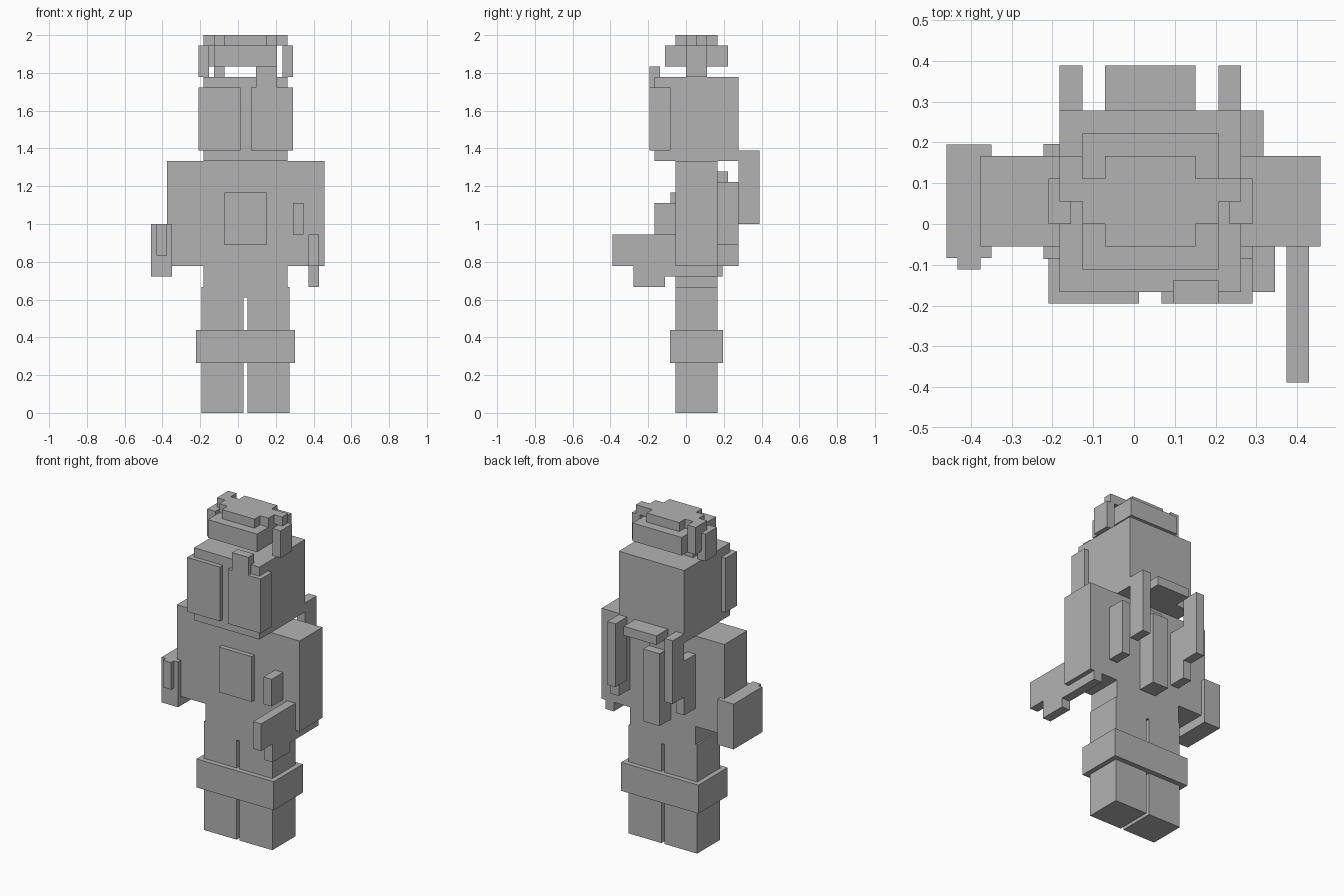
import bpy

# Remove the default cube
old = bpy.data.objects.get("Cube")
if old:
    bpy.data.objects.remove(old, do_unlink=True)

# Single plain grey material
GREY = (0.45, 0.45, 0.45, 1)
grey = bpy.data.materials.new("plain_grey")
grey.use_nodes = True
grey.diffuse_color = GREY
grey.node_tree.nodes["Principled BSDF"].inputs["Base Color"].default_value = GREY

# Thickness of one bar, a thin overhang, and the figure's middle line
BAR = 1 / 18
HALF = BAR / 2
THIN = 0.03
MID = 0.04

# Landmarks across the depth, from front to back
FACE, CHEST, BACK, NAPE = -3 * BAR, -BAR, 3 * BAR, 5 * BAR
REAR = NAPE + 2 * BAR
BODY_DEPTH = (CHEST, BACK)

# Landmarks in height, from low to high
HIP, HAND, SHOULDER, SCALP = 14 * BAR, 18 * BAR, 24 * BAR, 32 * BAR
LEG_TOP = HIP - 2 * BAR
CROWN = SCALP + BAR
BRIM = CROWN + 2 * BAR
TOP = BRIM + BAR

# Landmarks outward from the middle line
SIDE = 4 * BAR
ELBOW = 7.5 * BAR


def box(name, x, y, z):
    """Axis-aligned block from its (low, high) ranges."""
    bpy.ops.mesh.primitive_cube_add(size=1)
    part = bpy.context.object
    part.name = part.data.name = name
    for vertex in part.data.vertices:
        vertex.co = [low if side < 0 else high
                     for side, (low, high) in zip(vertex.co, (x, y, z))]
    part.data.materials.append(grey)


def centred(name, reach, y, z):
    """Block reaching equally far to both sides of the middle line."""
    box(name, (MID - reach, MID + reach), y, z)


def left(name, inner, outer, y, z):
    box("left_" + name, (MID + inner, MID + outer), y, z)


def right(name, inner, outer, y, z):
    box("right_" + name, (MID - outer, MID - inner), y, z)


def pair(name, inner, outer, y, z):
    left(name, inner, outer, y, z)
    right(name, inner, outer, y, z)


# Legs, torso, arms and head
pair("leg", 0.01, SIDE + 0.01, BODY_DEPTH, (0, LEG_TOP))
centred("knee_band", SIDE + 0.04, (CHEST - THIN, BACK + THIN), (0.265, 0.44))
centred("torso", SIDE, BODY_DEPTH, (LEG_TOP - BAR, SHOULDER))
pair("arm", SIDE, ELBOW, BODY_DEPTH, (HIP, SHOULDER))
centred("head", SIDE, (FACE, NAPE), (SHOULDER, SCALP))

# Face plates and the stub above the left one
PLATE_FRONT = FACE - HALF
PLATE_TOP = SCALP - BAR
pair("face_plate", HALF, SIDE + HALF,
     (PLATE_FRONT, FACE + 1.5 * BAR), (SHOULDER + BAR, PLATE_TOP))
left("brow_stub", BAR, SIDE - BAR, (PLATE_FRONT, FACE + HALF), (PLATE_TOP, CROWN))

# Chest plate and pouch
centred("chest_plate", 2 * BAR, (CHEST - HALF, CHEST), (HAND - 2 * BAR, HAND + 3 * BAR))
left("pouch", SIDE + HALF, SIDE + HALF + BAR, (FACE, CHEST), (HAND - BAR, HAND + 2 * BAR))

# Block and small plate on the right hand
BLOCK_FRONT = CHEST - HALF
right("hand_block", ELBOW - HALF, ELBOW + 1.5 * BAR,
      (BLOCK_FRONT, BACK + HALF), (HIP - BAR, HAND))
right("hand_plate", ELBOW, ELBOW + BAR, (BLOCK_FRONT - HALF, BLOCK_FRONT), (HIP + BAR, HAND))

# Tool held in the left hand, stepping down from body to grip
for name, front, back, low, high in (
        ("tool_body", -REAR, CHEST, HIP, HAND - BAR),
        ("tool_rail", -NAPE, BACK, HIP - BAR, HIP),
        ("tool_grip", -NAPE, CHEST - BAR, LEG_TOP, HIP - BAR)):
    left(name, 6 * BAR, 7 * BAR, (front, back), (low, high))

# Crown: ring, stepped top, tips, side drops and support
CROSS_DEPTH = (0, BACK - BAR)
TIP_DEPTH = (BAR, BACK - BAR)
centred("crown_ring", SIDE - BAR, (CHEST - BAR, BACK + BAR), (CROWN, BRIM))
centred("crown_top", 2 * BAR, BODY_DEPTH, (BRIM, TOP))
centred("crown_crossbar", SIDE - BAR, CROSS_DEPTH, (BRIM, TOP))
pair("crown_tip", SIDE - BAR, SIDE, TIP_DEPTH, (BRIM, TOP))
right("crown_horn", SIDE - BAR, SIDE, (BACK - BAR, BACK), (CROWN, TOP))
pair("crown_drop", SIDE - HALF, SIDE + HALF, CROSS_DEPTH, (SCALP, BRIM))
right("crown_support", 2 * BAR, SIDE - BAR, TIP_DEPTH, (SCALP, CROWN))

# Back: top plank, hanging bars, spine and blocks
BACK_DEPTH = (BACK, NAPE)
REAR_DEPTH = (NAPE, REAR)
BLOCK_HEIGHT = (HAND - 2 * BAR, SHOULDER - 2 * BAR)
centred("back_plank", 2 * BAR, REAR_DEPTH, (SHOULDER, SHOULDER + BAR))
pair("back_bar", SIDE - BAR, SIDE, REAR_DEPTH, (HAND, SHOULDER + BAR))
centred("spine_bar", BAR, BACK_DEPTH, (HIP, SHOULDER - 2 * BAR))
centred("spine_cap", BAR, (BACK, BACK + BAR), (SHOULDER - 2 * BAR, SHOULDER - BAR))
left("back_block", SIDE, SIDE + BAR, BACK_DEPTH, BLOCK_HEIGHT)
right("back_block", SIDE - BAR, SIDE, BACK_DEPTH, BLOCK_HEIGHT)
